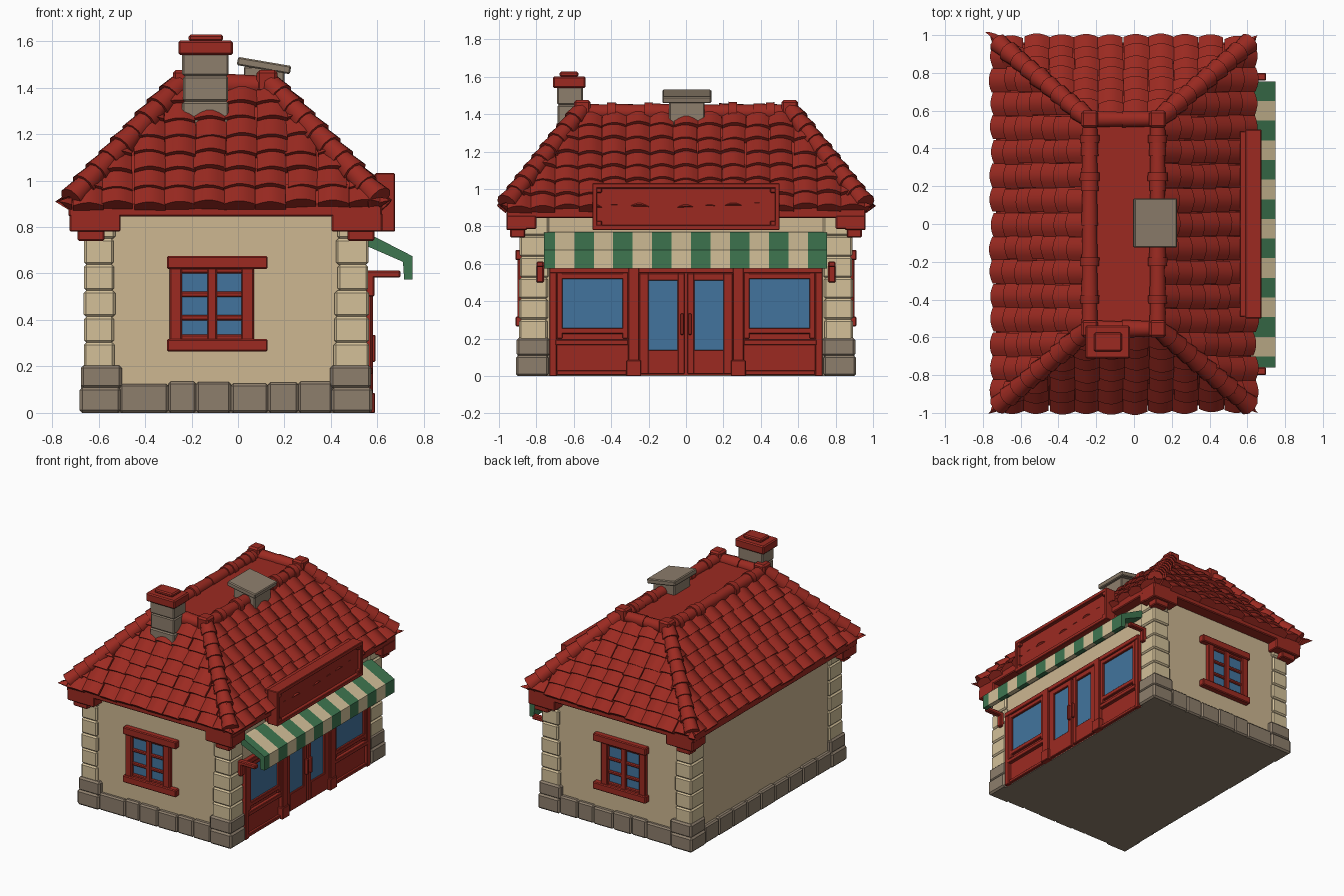
import bpy, bmesh, math, random
from mathutils import Vector, Matrix

if "Cube" in bpy.data.objects:
    bpy.data.objects.remove(bpy.data.objects["Cube"])

random.seed(4)
CX = -0.055          # centre of the house in x (the awning sticks out at +x)


def material(name, r, g, b):
    lin = [(c / 255 / 12.92 if c < 10 else ((c / 255 + 0.055) / 1.055) ** 2.4) for c in (r, g, b)]
    m = bpy.data.materials.new(name)
    m.diffuse_color = (*lin, 1)
    m.use_nodes = True
    m.node_tree.nodes["Principled BSDF"].inputs["Base Color"].default_value = m.diffuse_color
    return m


RED = material("red", 156, 42, 33)
WALL = material("wall tan", 205, 183, 145)
CREAM = material("cream", 211, 192, 153)
STONE = material("stone grey", 141, 126, 108)
GREEN = material("green", 62, 118, 80)
BLUE = material("glass blue", 66, 116, 158)


def finish(name, bm, mats, bevel=0.0, smooth=False):
    bmesh.ops.recalc_face_normals(bm, faces=bm.faces)
    me = bpy.data.meshes.new(name)
    bm.to_mesh(me)
    bm.free()
    ob = bpy.data.objects.new(name, me)
    bpy.context.collection.objects.link(ob)
    for m in mats:
        me.materials.append(m)
    if bevel:
        mod = ob.modifiers.new("bevel", 'BEVEL')
        mod.width, mod.segments = bevel, 1
    if smooth:
        bpy.ops.object.select_all(action='DESELECT')
        ob.select_set(True)
        bpy.context.view_layer.objects.active = ob
        bpy.ops.object.shade_smooth_by_angle(angle=math.radians(40))
    return ob


def boxes(name, items, mat, bevel=0.006):
    """Each item is (x0, x1, y0, y1, z0, z1)."""
    bm = bmesh.new()
    for x0, x1, y0, y1, z0, z1 in items:
        m = Matrix.Translation(((x0 + x1) / 2, (y0 + y1) / 2, (z0 + z1) / 2))
        m = m @ Matrix.Diagonal((abs(x1 - x0), abs(y1 - y0), abs(z1 - z0), 1))
        bmesh.ops.create_cube(bm, size=1, matrix=m)
    return finish(name, bm, [mat], bevel)


def mirror_y(items):
    return items + [(a, b, -d, -c, e, f) for a, b, c, d, e, f in items]


# --- walls and foundation
boxes("walls", [(-0.645, 0.545, -0.87, 0.87, 0.05, 0.87)], WALL, 0)
boxes("foundation", [(-0.655, 0.55, -0.88, 0.88, 0, 0.12)], STONE, 0)

# --- corner stones (quoins), base corners and eave brackets
quoins, corners, brackets = [], [], []
for sx, xo in ((-1, CX - 0.61), (1, CX + 0.617)):
    for k in range(6):
        z, j = 0.19 + k * 0.112, random.uniform(-0.006, 0.006)
        quoins.append((xo + sx * j / 2, xo - sx * (0.14 + 2 * j), 0.89 + j / 2, 0.735 + j, z, z + 0.112))
    corners += [(xo + sx * 0.017, xo - sx * 0.16, 0.91, 0.735, 0, 0.11),
                (xo + sx * 0.011, xo - sx * 0.165, 0.905, 0.73, 0.105, 0.205)]
    brackets += [(xo + sx * 0.06, xo - sx * 0.16, 0.96, 0.85, 0.78, 0.86),
                 (xo + sx * 0.06, xo - sx * 0.06, 0.96, 0.80, 0.785, 0.86),
                 (xo + sx * 0.025, xo - sx * 0.09, 0.94, 0.86, 0.74, 0.79)]
boxes("corner_quoins", mirror_y(quoins), CREAM, 0.01)
boxes("base_corner_stones", mirror_y(corners), STONE, 0.012)
boxes("eave_brackets", mirror_y(brackets), RED)

# --- low stone course on the front, back and left
cuts = [-0.51, -0.3, -0.18, -0.03, 0.13, 0.26, 0.405]
course = mirror_y([(a, b, 0.86, 0.895 + random.uniform(0, 0.008), 0, 0.13 + random.uniform(-0.006, 0.006))
                   for a, b in zip(cuts, cuts[1:])])
course += [(-0.67 - random.uniform(0, 0.006), -0.63, -0.74 + k * 0.164, -0.576 + k * 0.164, 0,
            0.13 + random.uniform(-0.006, 0.006)) for k in range(9)]
boxes("base_stone_course", course, STONE, 0.01)

# --- front and back windows
boxes("side_window_glass", mirror_y([(-0.26, 0.03, 0.86, 0.876, 0.3, 0.63)]), BLUE, 0)
frame = [(-0.306, 0.128, 0.86, 0.912, 0.265, 0.318), (-0.306, 0.128, 0.86, 0.912, 0.62, 0.675),
         (-0.295, -0.242, 0.86, 0.9, 0.3, 0.64), (0.014, 0.068, 0.86, 0.9, 0.3, 0.64),
         (-0.132, -0.09, 0.86, 0.894, 0.3, 0.64)]
frame += [(-0.25, 0.02, 0.86, 0.888, z - 0.012, z + 0.012) for z in (0.325, 0.41, 0.51, 0.612)]
boxes("side_window_frames", mirror_y(frame), RED)

# --- shop front on the right side
boxes("shop_front_panel", [(0.5, 0.552, -0.73, 0.73, 0.005, 0.585)], RED, 0)
boxes("shop_glass", mirror_y([(0.55, 0.557, 0.34, 0.665, 0.25, 0.525), (0.55, 0.557, 0.04, 0.205, 0.13, 0.515)]), BLUE, 0)
shop = [(0.545, 0.575, 0.69, 0.73, 0, 0.585), (0.545, 0.572, 0.31, 0.34, 0.2, 0.56),
        (0.545, 0.572, 0.66, 0.69, 0.2, 0.56), (0.545, 0.572, 0.31, 0.69, 0.225, 0.257),
        (0.545, 0.572, 0.31, 0.69, 0.518, 0.55), (0.545, 0.578, 0.31, 0.7, 0.165, 0.195),
        (0.545, 0.57, 0.31, 0.69, 0.005, 0.03),
        (0.545, 0.582, 0.25, 0.31, 0, 0.585), (0.545, 0.59, 0.24, 0.32, 0, 0.085),
        (0.545, 0.57, 0.008, 0.045, 0.01, 0.55), (0.545, 0.57, 0.2, 0.25, 0.01, 0.55),
        (0.545, 0.57, 0.04, 0.205, 0.01, 0.14), (0.545, 0.57, 0.04, 0.205, 0.51, 0.55),
        (0.56, 0.592, 0.012, 0.03, 0.22, 0.335)]
boxes("shop_front_frame", mirror_y(shop) + [(0.54, 0.58, -0.73, 0.73, 0.55, 0.585)], RED, 0.004)
boxes("awning_brackets", mirror_y([(0.55, 0.7, 0.76, 0.8, 0.582, 0.612), (0.55, 0.588, 0.76, 0.8, 0.5, 0.61)]), RED)

# --- striped awning: a bent strip profile swept along y, one slice per stripe
profile = [(0.55, 0.77), (0.575, 0.765), (0.75, 0.675), (0.75, 0.575), (0.715, 0.575), (0.71, 0.65), (0.55, 0.72)]
bm = bmesh.new()
y = 0.755
for k in range(15):
    y2 = max(y - 0.104, -0.76)
    a = [bm.verts.new((px, y, pz)) for px, pz in profile]
    b = [bm.verts.new((px, y2, pz)) for px, pz in profile]
    n = len(profile)
    faces = [bm.faces.new((a[i], a[(i + 1) % n], b[(i + 1) % n], b[i])) for i in range(n)]
    faces += [bm.faces.new(a), bm.faces.new(b[::-1])]
    for f in faces:
        f.material_index = k % 2
    y = y2
finish("awning", bm, [GREEN, CREAM])

# --- blank sign board
sign = [(0.56, 0.648, -0.49, 0.49, 0.785, 1.025), (0.59, 0.675, -0.5, 0.5, 0.78, 0.808),
        (0.59, 0.675, -0.5, 0.5, 1.003, 1.032)]
sign += mirror_y([(0.59, 0.675, 0.475, 0.5, 0.78, 1.03), (0.64, 0.672, 0.45, 0.48, 0.8, 0.83),
                  (0.64, 0.672, 0.45, 0.48, 0.98, 1.01)])
boxes("sign_board", sign, RED, 0.004)

# --- roof body: fascia slab and frustum
Z0, Z1 = 0.90, 1.41
EX, EY, TX, TY = 0.66, 0.955, 0.185, 0.555
boxes("fascia", [(CX - 0.675, CX + 0.675, -0.96, 0.96, 0.845, 0.905)], RED)
bm = bmesh.new()
for v in bmesh.ops.create_cube(bm, size=2)["verts"]:
    top = v.co.z > 0
    v.co = (CX + v.co.x * (TX if top else EX), v.co.y * (TY if top else EY), Z1 if top else Z0)
finish("roof_core", bm, [RED])


def tiled_slope(name, d, e0, e1, w0, w1, courses=7, seg=5):
    """Courses of arched tiles on one slope facing d, trimmed at both hips."""
    d, c, up = Vector(d), Vector((CX, 0, 0)), Vector((0, 0, 1))
    t = up.cross(d)
    s = -d * (e0 - e1) + up * (Z1 - Z0)
    length = s.length
    s.normalize()
    nrm = t.cross(s)
    foot = c + d * e0 + up * Z0
    step, cols = length / courses, round(2 * w0 / 0.13)
    p = 2 * w0 / cols
    bm = bmesh.new()
    for i in range(courses):
        for j in range(-1, cols + 1):
            if abs(-w0 + (j + 0.5) * p) - p > w0 + (w1 - w0) * i / courses:
                continue
            u, v = -w0 + j * p + random.uniform(-0.006, 0.006), i * step - 0.02 + random.uniform(-0.009, 0.009)
            lift, tilt = 0.026 + random.uniform(-0.005, 0.007), random.uniform(-0.005, 0.005)

            def row(vv, h):
                return [bm.verts.new(foot + t * (u + p * k / seg) + s * (vv + tilt * k / seg)
                                     + nrm * (h + 0.022 * math.sin(math.pi * k / seg))) for k in range(seg + 1)]
            low, high = row(v, lift), row(min(v + step * 1.25, length), 0.004)
            base = [bm.verts.new(q.co - nrm * (lift + 0.01)) for q in (low[0], low[-1])]
            for k in range(seg):
                bm.faces.new((low[k], low[k + 1], high[k + 1], high[k]))
            bm.faces.new([base[0], base[1]] + low[::-1])
            bm.faces.new((base[0], low[0], high[0]))
            bm.faces.new((base[1], high[-1], low[-1]))
    for sgn in (-1, 1):
        hip = d * (e1 - e0) + t * sgn * (w1 - w0)
        no = Vector((hip.y, -hip.x, 0))
        if no.dot(t * sgn) < 0:
            no = -no
        bmesh.ops.bisect_plane(bm, geom=bm.verts[:] + bm.edges[:] + bm.faces[:], clear_outer=True,
                               plane_co=c + d * e0 + t * sgn * w0, plane_no=no)
    finish(name, bm, [RED], smooth=True)


for sgn, a, b in ((-1, "front", "left"), (1, "back", "right")):
    tiled_slope(a + "_roof_tiles", (0, sgn, 0), EY, TY, EX, TX)
    tiled_slope(b + "_roof_tiles", (sgn, 0, 0), EX, TX, EY, TY)


def cap_chain(bm, p, q, n, r0, r1):
    """Overlapping tapered round caps from p to q."""
    p, q = Vector(p), Vector(q)
    rot = (q - p).to_track_quat('Z', 'Y').to_matrix().to_4x4()
    for k in range(n):
        m = Matrix.Translation(p.lerp(q, (k + 0.5) / n)) @ rot
        bmesh.ops.create_cone(bm, cap_ends=True, segments=10, radius1=r0 + random.uniform(-0.003, 0.004), radius2=r1,
                              depth=(q - p).length / n * 1.1, matrix=m)


# --- hip caps and ridge caps around the flat top
bm = bmesh.new()
for sx in (-1, 1):
    for sy in (-1, 1):
        cap_chain(bm, (CX + sx * EX, sy * EY, 0.925), (CX + sx * TX, sy * TY, 1.425), 9, 0.056, 0.044)
    cap_chain(bm, (CX + sx * 0.18, -TY, 1.41), (CX + sx * 0.18, TY, 1.41), 6, 0.047, 0.04)
    cap_chain(bm, (CX - 0.18, sx * TY, 1.41), (CX + 0.18, sx * TY, 1.41), 2, 0.047, 0.04)
    for yy in (-0.4, -0.2, 0.25, 0.45):
        cap_chain(bm, (CX + sx * 0.18, yy - 0.02, 1.41), (CX + sx * 0.18, yy + 0.02, 1.41), 1, 0.054, 0.054)
finish("hip_and_ridge_caps", bm, [RED], smooth=True)
boxes("ridge_corner_blocks", mirror_y([(CX + s * 0.18 - 0.045, CX + s * 0.18 + 0.045, 0.51, 0.6, 1.38, 1.475)
                                       for s in (-1, 1)]), RED, 0.012)

# --- chimney
boxes("chimney_stack", [(-0.24, -0.04, -0.69, -0.55, 1.15, 1.34), (-0.236, -0.042, -0.687, -0.552, 1.34, 1.45),
                        (-0.24, -0.04, -0.69, -0.55, 1.45, 1.55)], STONE, 0.008)
boxes("chimney_cap", [(-0.257, -0.022, -0.712, -0.537, 1.54, 1.602), (-0.212, -0.064, -0.675, -0.575, 1.6, 1.628)], RED, 0.008)

# --- roof vent with a tilted lid
boxes("vent_body", [(0.025, 0.2, -0.09, 0.1, 1.3, 1.49)], STONE)
lid = boxes("vent_lid", [(-0.116, 0.116, -0.13, 0.13, -0.018, 0.018)], STONE)
lid.location = (0.112, 0.005, 1.495)
lid.rotation_euler = (0, 0.17, 0)
